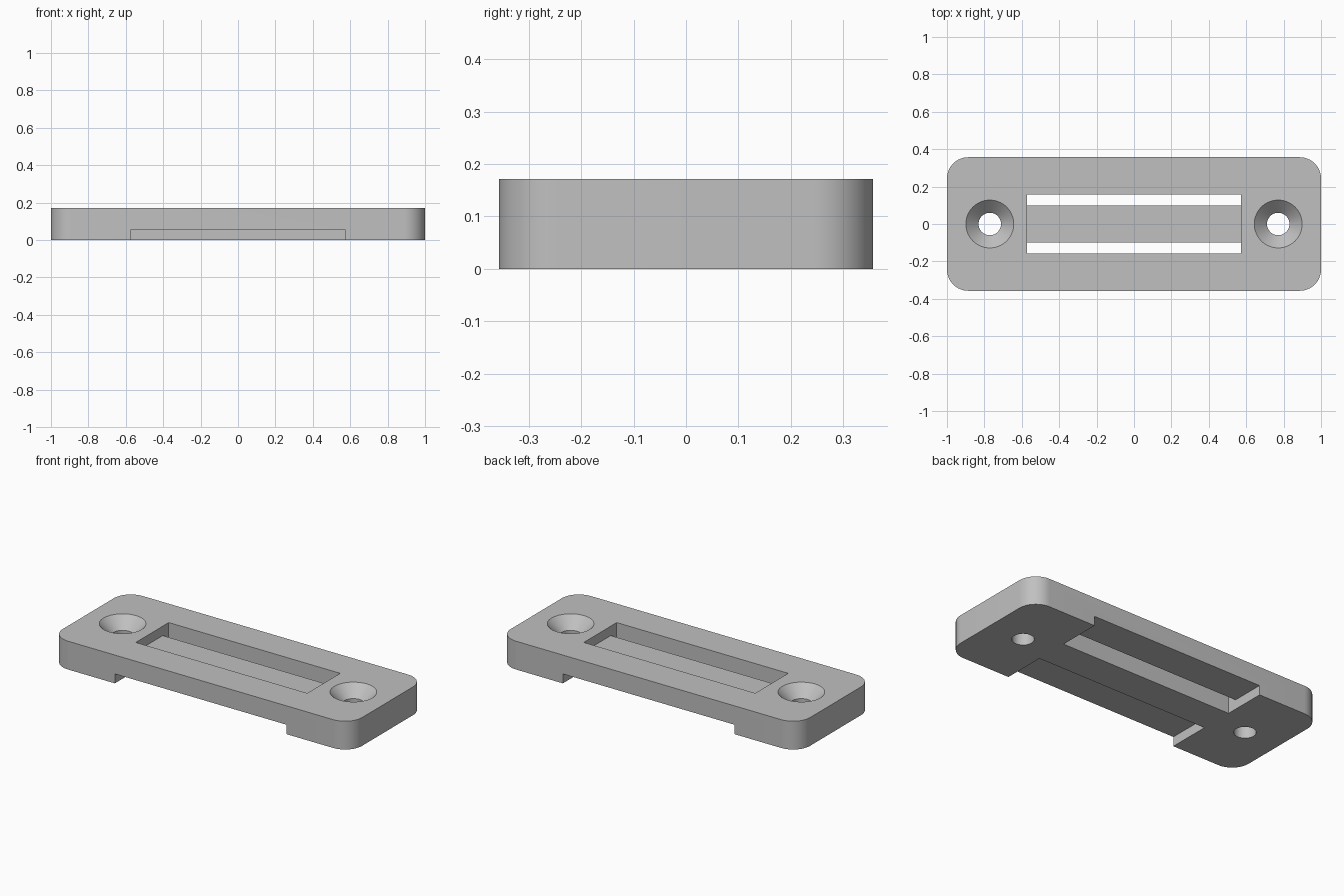
import bpy
import math
from mathutils import Matrix, Vector

cube = bpy.data.objects.get("Cube")
if cube:
    bpy.data.objects.remove(cube, do_unlink=True)

HEIGHT = 0.171
HALF_Y = 0.357
CORNER = 0.114
SLOT_X = 0.573      # half length of the slot and side notches
SLOT_Y = 0.157      # half width of the slot
BAR_Y = 0.1         # half width of the bar across the slot
BAR_TOP = 0.114
NOTCH_TOP = 0.057
HOLE_X = 0.771

gray = bpy.data.materials.new("light gray")
gray.use_nodes = True
COLOR = (0.53, 0.53, 0.53, 1)
gray.diffuse_color = COLOR
gray.node_tree.nodes["Principled BSDF"].inputs["Base Color"].default_value = COLOR


def loft(name, rings):
    """Closed solid through a list of point rings, capped at both ends."""
    n = len(rings[0])
    faces = [list(range(n))[::-1], [(len(rings) - 1) * n + i for i in range(n)]]
    for r in range(len(rings) - 1):
        for i in range(n):
            j = (i + 1) % n
            faces.append([r * n + i, r * n + j, (r + 1) * n + j, (r + 1) * n + i])
    mesh = bpy.data.meshes.new(name)
    mesh.from_pydata([p for ring in rings for p in ring], [], faces)
    mesh.materials.append(gray)
    obj = bpy.data.objects.new(name, mesh)
    bpy.context.collection.objects.link(obj)
    return obj


def circle(x, radius, z, n=64):
    return [(x + radius * math.cos(math.tau * i / n),
             radius * math.sin(math.tau * i / n), z) for i in range(n)]


# Rounded plate
outline = []
steps = 16
for k, (sx, sy) in enumerate([(1, 1), (-1, 1), (-1, -1), (1, -1)]):
    for i in range(steps + 1):
        a = math.pi / 2 * (k + i / steps)
        outline.append((sx * (1 - CORNER) + CORNER * math.cos(a),
                        sy * (HALF_Y - CORNER) + CORNER * math.sin(a)))
plate = loft("mounting_plate", [[(x, y, z) for x, y in outline] for z in (0, HEIGHT)])

# Slot and side notches: one profile that leaves the middle bar standing
half = [(BAR_Y, BAR_TOP), (BAR_Y, -0.1), (0.5, -0.1), (0.5, NOTCH_TOP),
        (SLOT_Y, NOTCH_TOP), (SLOT_Y, 0.3)]
profile = half + [(-y, z) for y, z in reversed(half)]
cutters = [loft("slot_cutter", [[(x, y, z) for y, z in profile]
                                for x in (-SLOT_X, SLOT_X)])]

# Countersunk screw holes
for side in (-1, 1):
    x = side * HOLE_X
    cutters.append(loft("screw_hole_cutter", [
        circle(x, 0.06, -0.1), circle(x, 0.06, HEIGHT - 0.068),
        circle(x, 0.128, HEIGHT), circle(x, 0.128, HEIGHT + 0.1)]))

bpy.context.view_layer.objects.active = plate
for cutter in cutters:
    cutter.hide_render = True
    mod = plate.modifiers.new("cut", 'BOOLEAN')
    mod.operation = 'DIFFERENCE'
    mod.solver = 'EXACT'
    mod.object = cutter
    bpy.ops.object.modifier_apply(modifier=mod.name)
    bpy.data.objects.remove(cutter, do_unlink=True)

# Smooth the rounded walls, keep the edges crisp
bpy.ops.object.select_all(action='DESELECT')
plate.select_set(True)
bpy.ops.object.shade_smooth_by_angle(angle=math.radians(30))
